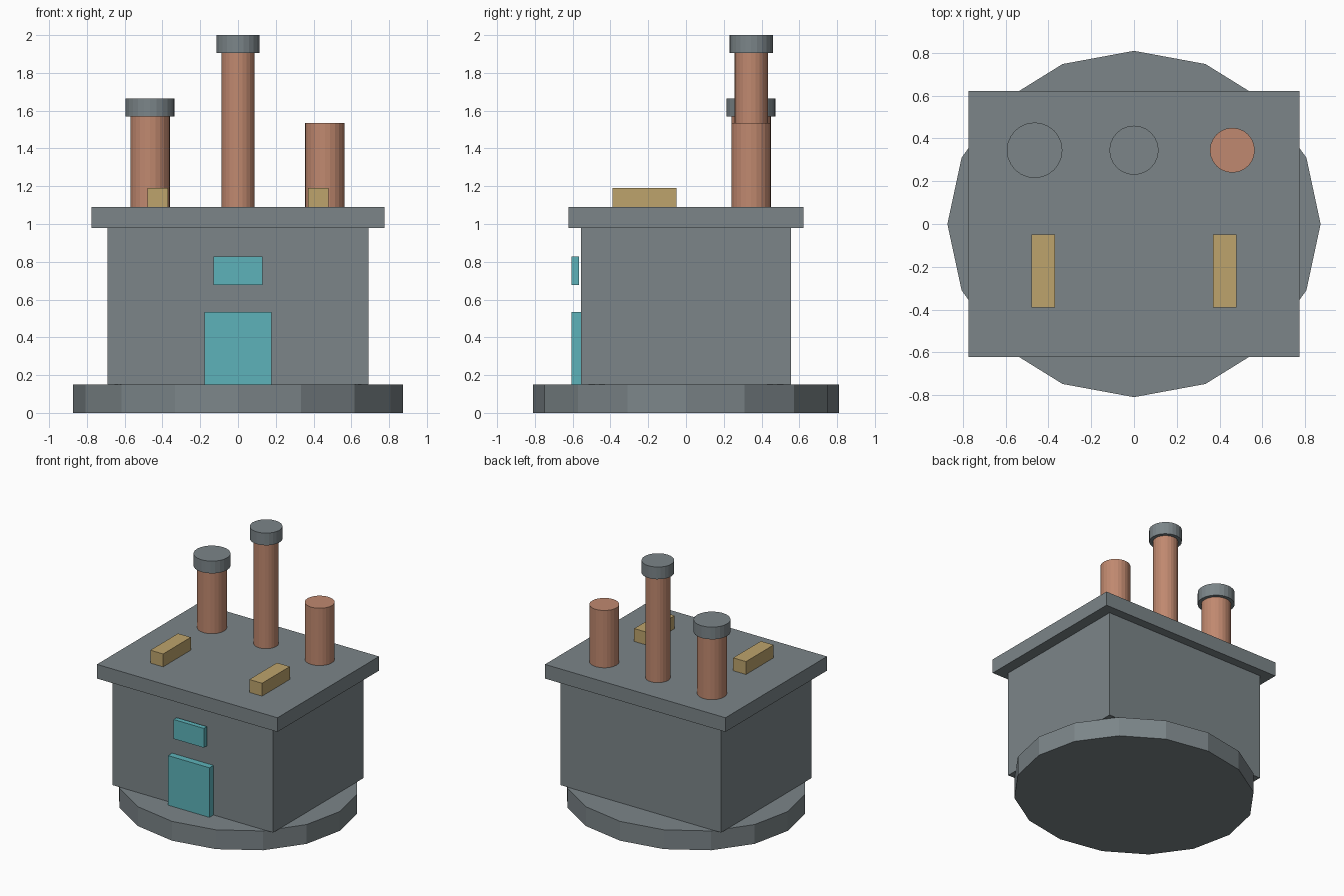
import bpy
import bmesh
from mathutils import Matrix, Vector

cube = bpy.data.objects.get("Cube")
if cube:
    bpy.data.objects.remove(cube, do_unlink=True)


def make_material(name, rgb):
    mat = bpy.data.materials.new(name)
    mat.use_nodes = True
    mat.diffuse_color = (*rgb, 1)
    mat.node_tree.nodes["Principled BSDF"].inputs["Base Color"].default_value = (*rgb, 1)
    return mat


grey = make_material("slate grey", (0.20, 0.235, 0.25))
copper = make_material("copper brown", (0.53, 0.25, 0.16))
tan = make_material("brass tan", (0.51, 0.37, 0.15))
teal = make_material("teal", (0.11, 0.45, 0.49))


def finish(name, bm, mat):
    mesh = bpy.data.meshes.new(name)
    bm.to_mesh(mesh)
    bm.free()
    mesh.materials.append(mat)
    obj = bpy.data.objects.new(name, mesh)
    bpy.context.collection.objects.link(obj)
    return obj


def box(name, low, high, mat):
    low, high = Vector(low), Vector(high)
    bm = bmesh.new()
    place = Matrix.Translation((low + high) / 2) @ Matrix.Diagonal((*(high - low), 1))
    bmesh.ops.create_cube(bm, size=1, matrix=place)
    return finish(name, bm, mat)


def cylinder(name, x, y, bottom, top, rx, ry, sides, mat):
    bm = bmesh.new()
    place = (Matrix.Translation((x, y, (bottom + top) / 2))
             @ Matrix.Diagonal((rx, ry, top - bottom, 1)))
    bmesh.ops.create_cone(bm, cap_ends=True, segments=sides, radius1=1,
                          radius2=1, depth=1, matrix=place)
    return finish(name, bm, mat)


# Foundation, walls and overhanging roof slab
cylinder("foundation", 0, 0, 0, 0.15, 0.873, 0.81, 16, grey)
box("walls", (-0.69, -0.555, 0.15), (0.69, 0.555, 0.98), grey)
box("roof_slab", (-0.775, -0.623, 0.98), (0.775, 0.623, 1.09), grey)

# Door and the panel above it
box("door", (-0.178, -0.605, 0.15), (0.178, -0.555, 0.535), teal)
box("window", (-0.13, -0.605, 0.678), (0.13, -0.567, 0.828), teal)

# Roof vents
for side, x in (("right", -0.425), ("left", 0.425)):
    box(side + "_vent", (x - 0.055, -0.39, 1.09), (x + 0.055, -0.05, 1.19), tan)

# Chimneys: name, x, radius, top, cap radius
chimneys = (("right", -0.465, 0.105, 1.57, 0.13),
            ("middle", 0, 0.088, 1.905, 0.115),
            ("left", 0.46, 0.105, 1.535, None))
for side, x, radius, top, cap in chimneys:
    cylinder(side + "_chimney", x, 0.345, 1.09, top, radius, radius, 24, copper)
    if cap:
        cylinder(side + "_chimney_cap", x, 0.345, top, top + 0.095, cap, cap, 24, grey)
